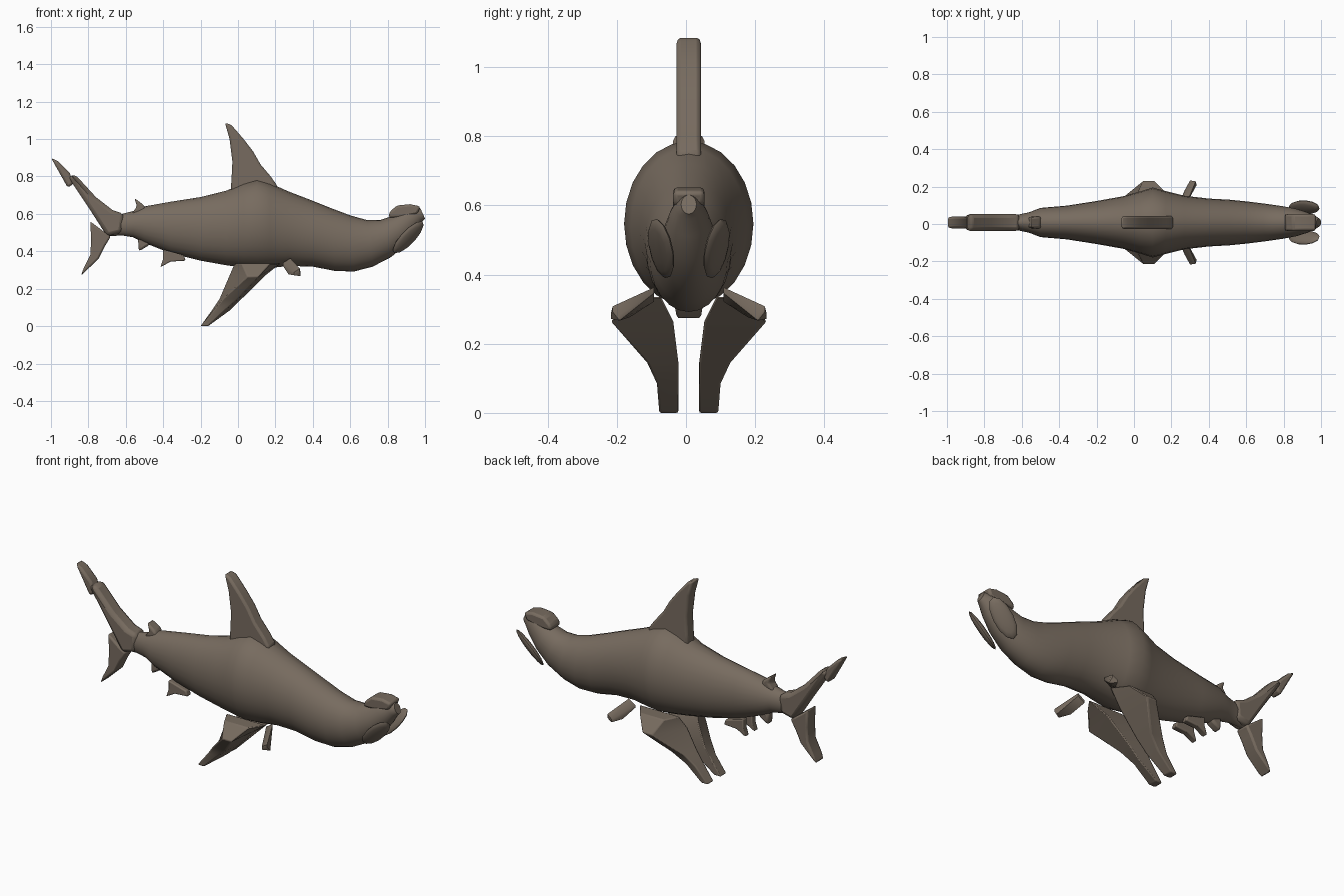
import bpy, bmesh, math
from mathutils import Vector

cube = bpy.data.objects.get("Cube")
if cube:
    bpy.data.objects.remove(cube, do_unlink=True)

CY = 0.008  # centre line of the animal
skin = bpy.data.materials.new("grey_brown_skin")
skin.use_nodes = True
SKIN = (0.185, 0.148, 0.115, 1)
skin.diffuse_color = SKIN
skin.node_tree.nodes["Principled BSDF"].inputs["Base Color"].default_value = SKIN


def finish(name, bm, angle=30, bevel=0):
    bmesh.ops.recalc_face_normals(bm, faces=bm.faces)
    mesh = bpy.data.meshes.new(name)
    bm.to_mesh(mesh)
    bm.free()
    mesh.materials.append(skin)
    obj = bpy.data.objects.new(name, mesh)
    bpy.context.collection.objects.link(obj)
    if bevel:
        mod = obj.modifiers.new("soft_edge", "BEVEL")
        mod.width, mod.segments, mod.limit_method = bevel, 2, "ANGLE"
    bpy.ops.object.select_all(action="DESELECT")
    obj.select_set(True)
    bpy.context.view_layer.objects.active = obj
    bpy.ops.object.shade_smooth_by_angle(angle=math.radians(angle))
    return obj


def loft(name, rings, angle=30, bevel=0):
    """Skin a list of equal-length point rings and cap both ends."""
    bm = bmesh.new()
    loops = [[bm.verts.new(p) for p in ring] for ring in rings]
    n = len(loops[0])
    for a, b in zip(loops, loops[1:]):
        for i in range(n):
            j = (i + 1) % n
            bm.faces.new((a[i], a[j], b[j], b[i]))
    bm.faces.new(loops[0])
    bm.faces.new(loops[-1])
    return finish(name, bm, angle, bevel)


def blade(name, outline, half, y=0, bevel=0.012):
    """Upright slab cut to a side outline of (x, z) points."""
    return loft(name, [[(x, CY + y + s * half, z) for x, z in outline] for s in (-1, 1)],
                bevel=bevel)


# Body: top x, top z, bottom x, bottom z, half width
STATIONS = [
    (-.72, .60, -.70, .48, .025), (-.62, .60, -.62, .485, .042),
    (-.56, .615, -.56, .475, .055), (-.50, .64, -.50, .445, .078),
    (-.36, .665, -.36, .39, .09), (-.2, .69, -.2, .35, .115),
    (-.06, .725, -.06, .325, .14), (.03, .765, .03, .313, .165),
    (.1, .785, .1, .308, .187), (.17, .765, .17, .31, .168),
    (.27, .72, .27, .322, .143), (.4, .67, .4, .318, .128),
    (.5, .63, .52, .295, .122), (.6, .592, .62, .292, .112),
    (.69, .567, .72, .318, .1), (.76, .567, .82, .37, .088),
    (.82, .587, .9, .44, .075), (.87, .615, .955, .51, .058),
    (.925, .635, .985, .56, .04), (.975, .63, 1.0, .575, .022),
]


def body_ring(xt, zt, xb, zb, w, sides=24):
    ring = []
    for i in range(sides):
        a = math.tau * i / sides
        k = (1 - math.cos(a)) / 2
        ring.append((xt + (xb - xt) * k, CY + w * math.sin(a), zt + (zb - zt) * k))
    return ring


loft("body", [body_ring(*s) for s in STATIONS], angle=50)

# Fins along the centre line
blade("dorsal_fin", [(-.07, 1.088), (-.035, 1.075), (.03, 1.0), (.08, .935), (.12, .865),
                     (.175, .80), (.21, .75), (.2, .71), (-.04, .71), (-.035, .78),
                     (-.03, .88), (-.045, 1.0)], .035)
blade("second_dorsal_fin", [(-.555, .685), (-.5, .645), (-.49, .61), (-.57, .60),
                            (-.54, .64)], .032)
blade("tail_upper_lobe", [(-.91, .80), (-.87, .81), (-.76, .69), (-.67, .62), (-.61, .60),
                          (-.62, .50), (-.70, .48), (-.79, .62)], .045, bevel=.03)
blade("tail_tip", [(-1.0, .90), (-.96, .88), (-.90, .82), (-.88, .76), (-.91, .74),
                   (-.955, .82)], .032)
blade("tail_lower_lobe", [(-.79, .56), (-.71, .50), (-.68, .48), (-.71, .43), (-.745, .36),
                          (-.84, .27), (-.825, .31), (-.79, .38), (-.785, .46)], .04, bevel=.02)
blade("anal_fin", [(-.535, .47), (-.46, .46), (-.48, .43), (-.53, .40)], .025)

# Block on the crown of the head
blade("head_crest", [(.805, .58), (.81, .61), (.85, .645), (.92, .652), (.975, .64),
                     (.96, .60), (.88, .58)], .045)

# Pectoral fin: back x, front x, outer back x, outer front x, inner y, outer y, z
PECTORAL = [(-.2, -.16, -.2, -.16, .03, .085, 0), (-.14, -.04, -.13, -.07, .03, .092, .085),
            (-.1, .02, -.08, .0, .03, .12, .145), (-.05, .14, .05, .11, .045, .225, .265),
            (-.02, .23, .02, .17, .08, .16, .335)]

for side, s in (("left", 1), ("right", -1)):
    # The animal heads along +x, so these are its paired fins across y
    loft("pectoral_fin_" + side,
         [[(b, CY + s * yi, z), (ob, CY + s * yo, z), (of, CY + s * yo, z), (f, CY + s * yi, z)]
          for b, f, ob, of, yi, yo, z in PECTORAL], bevel=.006)

    # Small leaf-shaped fins behind the throat, drooping outwards
    leaf = [(.24, .10, .33), (.28, .10, .355), (.33, .22, .30), (.335, .2, .275),
            (.30, .225, .28), (.27, .17, .285)]
    bm = bmesh.new()
    for x, y, z in leaf:
        for dz in (-.008, .008):
            bm.verts.new((x, CY + s * y, z + dz))
    bmesh.ops.convex_hull(bm, input=bm.verts)
    finish("throat_fin_" + side, bm, 40)

    # Flat side lobe of the head: slanted leaf with rounded thickness
    bm = bmesh.new()
    bmesh.ops.create_uvsphere(bm, u_segments=12, v_segments=8, radius=1)
    along = Vector((.075, s * .012, .085))
    across = Vector((.035, -s * .034, -.015))
    thick = along.cross(across).normalized() * .018
    centre = Vector((.91, CY + s * .08, .475))
    for v in bm.verts:
        v.co = centre + along * v.co.x + across * v.co.y + thick * v.co.z
    finish("head_lobe_" + side, bm, 40)

    blade("pelvic_fin_" + side, [(-.40, .41), (-.29, .38), (-.28, .35), (-.36, .345),
                                 (-.415, .315), (-.4, .36)], .018, s * .04, .006)
